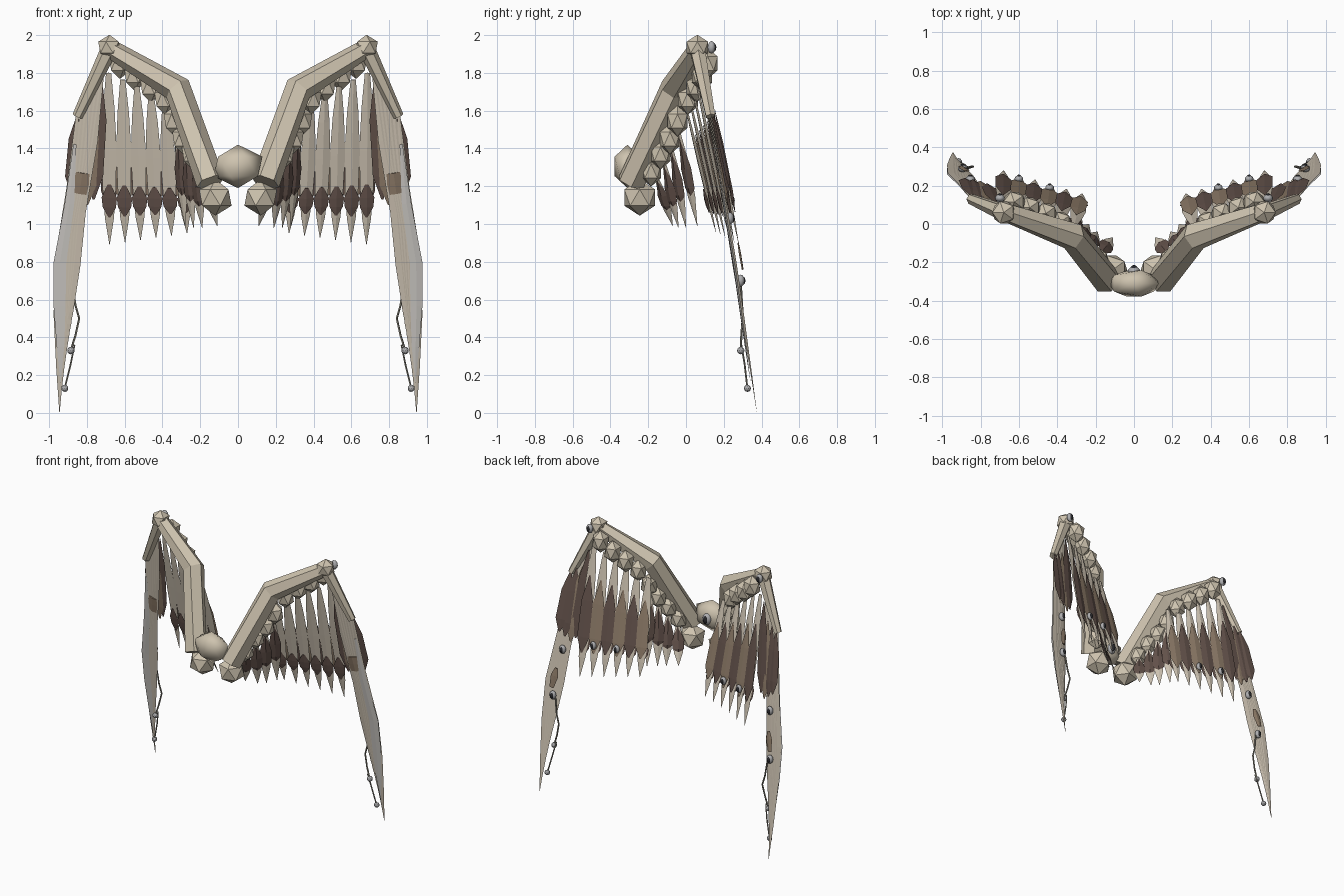
import bpy, bmesh, math
from mathutils import Vector, Matrix

if "Cube" in bpy.data.objects:
    bpy.data.objects.remove(bpy.data.objects["Cube"])


def material(name, rgb):
    m = bpy.data.materials.new(name)
    m.diffuse_color = (*rgb, 1)
    m.use_nodes = True
    m.node_tree.nodes["Principled BSDF"].inputs["Base Color"].default_value = m.diffuse_color
    return m


BONE = material("bone", (0.62, 0.55, 0.43))
PALE = material("pale_feather", (0.62, 0.55, 0.45))
GREY = material("grey_feather", (0.60, 0.58, 0.55))
MID = material("mid_brown_feather", (0.27, 0.20, 0.14))
DARK = material("dark_brown_feather", (0.125, 0.084, 0.07))
METAL = material("metal", (0.42, 0.42, 0.43))
CORD = material("cord", (0.28, 0.265, 0.22))
GEM = material("dark_gem", (0.02, 0.02, 0.023))


def finish(bm, name, mat, mirror=True, smooth=False):
    bmesh.ops.recalc_face_normals(bm, faces=bm.faces)
    me = bpy.data.meshes.new(name)
    bm.to_mesh(me)
    bm.free()
    me.materials.append(mat)
    for p in me.polygons:
        p.use_smooth = smooth
    ob = bpy.data.objects.new(name, me)
    bpy.context.collection.objects.link(ob)
    if mirror:
        ob.modifiers.new("other_wing", 'MIRROR')
    return ob


def loft(name, rings, mat):
    """Skin a list of equal-length rings and cap both ends."""
    bm = bmesh.new()
    vs = [[bm.verts.new(p) for p in r] for r in rings]
    n = len(vs[0])
    for a, b in zip(vs, vs[1:]):
        for i in range(n):
            j = (i + 1) % n
            bm.faces.new((a[i], a[j], b[j], b[i]))
    bm.faces.new(vs[0])
    bm.faces.new(vs[-1])
    return finish(bm, name, mat)


def tube(name, path, radii, mat, sides=6):
    pts = [Vector(p) for p in path]
    rings = []
    for i, p in enumerate(pts):
        t = Vector()
        if i > 0:
            t += (p - pts[i - 1]).normalized()
        if i < len(pts) - 1:
            t += (pts[i + 1] - p).normalized()
        t.normalize()
        u = t.cross(Vector((0, 1, 0))).normalized()
        v = t.cross(u)
        rings.append([p + radii[i] * (u * math.cos(a) + v * math.sin(a))
                      for a in (2 * math.pi * k / sides for k in range(sides))])
    return loft(name, rings, mat)


def blade(name, base, tip, profile, mat, yaw=14, thick=0.006):
    """Flat feather with a diamond section; profile holds (t, half width, bow)."""
    base, tip = Vector(base), Vector(tip)
    axis = (tip - base).normalized()
    side = Vector((math.cos(math.radians(yaw)), math.sin(math.radians(yaw)), 0))
    side = (side - axis * side.dot(axis)).normalized()
    nor = axis.cross(side)
    rings = []
    for t, w, bow in profile:
        c = base.lerp(tip, t) + side * bow
        h = thick * min(1, w / 0.02)
        rings.append([c + side * w, c + nor * h, c - side * w, c - nor * h])
    return loft(name, rings, mat)


def ball(name, c, r, mat, sub=1, mirror=True, smooth=False):
    bm = bmesh.new()
    r = r if isinstance(r, tuple) else (r, r, r)
    bmesh.ops.create_icosphere(bm, subdivisions=sub, radius=1,
                               matrix=Matrix.Translation(c) @ Matrix.Diagonal((*r, 1)))
    return finish(bm, name, mat, mirror, smooth)


def gem(name, c, r, mirror=True):
    """Dark stone in a metal setting, facing back."""
    x, y, z = c
    ball(name + "_setting", c, (r, r * .8, r * 1.3), METAL, 2, mirror, True)
    ball(name, (x, y + r * .45, z), (r * .55, r * .55, r * .9), GEM, 2, mirror, True)


# Central body and clasp
ball("centre_body", (0, -0.31, 1.305), (0.145, 0.08, 0.115), BONE, 1, False, True)
gem("centre_clasp", (0, -0.248, 1.30), 0.034, False)

# Arm bones and joints
tube("arm_bone", [(0.145, -0.29, 1.22), (0.32, -0.065, 1.715), (0.67, 0.06, 1.925)],
     [0.077, 0.075, 0.05], BONE)
tube("hand_bone", [(0.68, 0.06, 1.93), (0.85, 0.13, 1.57)], [0.045, 0.028], BONE)
ball("wrist_joint", (0.68, 0.06, 1.935), 0.067, BONE)
gem("wrist_gem", (0.70, 0.135, 1.935), 0.026)

# Tall knuckles along the back of the arm
knuckles = [(0.625, 0.115, 1.85), (0.545, 0.085, 1.785), (0.46, 0.055, 1.725),
            (0.385, 0.01, 1.66), (0.335, -0.045, 1.545), (0.29, -0.085, 1.45),
            (0.24, -0.135, 1.37), (0.19, -0.185, 1.28)]
for c in knuckles:
    ball("knuckle", c, (.064, .062, .082), BONE)
ball("shoulder_joint", (0.12, -0.245, 1.14), .096, BONE)

# Feather outlines
LONG = [(0, .014, 0), (.2, .031, 0), (.45, .042, 0), (.7, .035, 0), (.85, .024, 0), (1, .001, 0)]
COVERT = [(0, .004, 0), (.33, .041, 0), (.8, .044, 0), (1, .006, 0)]
SHORT = [(0, .010, 0), (.4, .036, 0), (.7, .03, 0), (1, .001, 0)]

# Secondary feathers with a covert behind and a dark band in front
for i in range(6):
    k = i / 5
    base = Vector((0.31 + 0.375 * k, 0.0 + 0.10 * k, 1.62 + 0.18 * k))
    tip = Vector((0.27 + 0.41 * k, 0.16 + 0.12 * k, 0.95 - 0.06 * k))
    blade("secondary_feather", base, tip, LONG, PALE)
    back = Vector((0, 0.014, 0))
    blade("secondary_covert", base.lerp(tip, .22) + back, base.lerp(tip, .81) + back,
          COVERT, DARK if i % 2 else MID)
    front = Vector((0, -0.011, 0))
    blade("feather_band", base.lerp(tip, .65) + front, base.lerp(tip, .84) + front,
          [(0, .010, 0), (.4, .042, 0), (.7, .036, 0), (1, .006, 0)], DARK)
    if i in (2, 4):
        gem("feather_gem", base.lerp(tip, .74) + Vector((0, .025, 0)), 0.023)

# Short feathers along the upper arm
for base, tip in [((.32, -.04, 1.50), (.28, .06, .99)), ((.28, -.08, 1.42), (.235, 0, .98)),
                  ((.23, -.12, 1.34), (.19, -.04, .98)), ((.18, -.16, 1.26), (.11, -.07, .99))]:
    b, t = Vector(base), Vector(tip)
    blade("upper_arm_feather", b, t, SHORT, PALE, 40)
    blade("upper_arm_covert", b.lerp(t, .08), b.lerp(t, .74),
          [(0, .006, 0), (.5, .042, 0), (.8, .038, 0), (1, .004, 0)], DARK, 40, .012)

# Primary feathers folded into one long blade, grey vane at the front edge
for i in range(6):
    k = i / 5
    base = Vector((0.715 + 0.135 * k, 0.08 + 0.055 * k, 1.82 - 0.24 * k))
    tip = Vector((0.925 + 0.02 * k, 0.33 + 0.045 * k, 0.30 - 0.298 * k))
    w = 0.034
    prof = [(0, .008, 0), (.25, w * .75, .01 * k), (.5, w, .02 + .022 * k),
            (.68, w * .95, .008 + .022 * k), (.85, w * .6, .012 * k), (1, .001, 0)]
    blade("primary_feather", base, tip, prof, PALE, 10, .004)
    if i == 5:
        d = Vector((0.004, -.009, 0))
        blade("primary_grey_vane", base.lerp(tip, .1) + d, base.lerp(tip, .9) + d,
              prof, GREY, 10, .003)

# Dark coverts over the hand and brown patches on the primaries
blade("inner_primary_covert", (.722, .112, 1.76), (.765, .21, 1.13), COVERT, DARK, 14, .006)
for i, mat in enumerate((MID, DARK, DARK)):
    blade("primary_covert", (.765 + .04 * i, .125 + .01 * i, 1.63 - .02 * i),
          (.80 + .04 * i, .222 + .008 * i, 1.10 + .03 * i), COVERT, mat, 14, .007)
blade("primary_patch", (.822, .170, 1.27), (.838, .191, 1.16),
      [(0, .036, 0), (.5, .042, 0), (1, .036, 0)], MID, 10, .008)
blade("lower_patch", (.875, .276, .90), (.90, .30, .76),
      [(0, .012, 0), (.4, .028, 0), (1, .016, 0)], MID, 10, .006)

# Gems and hanging cords on the primaries
gem("upper_primary_gem", (.855, .233, 1.03), .025)
gem("lower_primary_gem", (.895, .290, .70), .025)
tube("upper_cord", [(.875, .29, .68), (.86, .297, .57), (.84, .30, .50), (.86, .293, .41),
                    (.885, .29, .33)], [.006] * 5, CORD, 5)
tube("lower_cord", [(.865, .293, .36), (.885, .31, .26), (.917, .325, .13)], [.005] * 3, CORD, 5)
ball("upper_bead", (.885, .29, .33), .02, METAL, 2)
ball("lower_bead", (.917, .325, .13), .019, METAL, 2)
